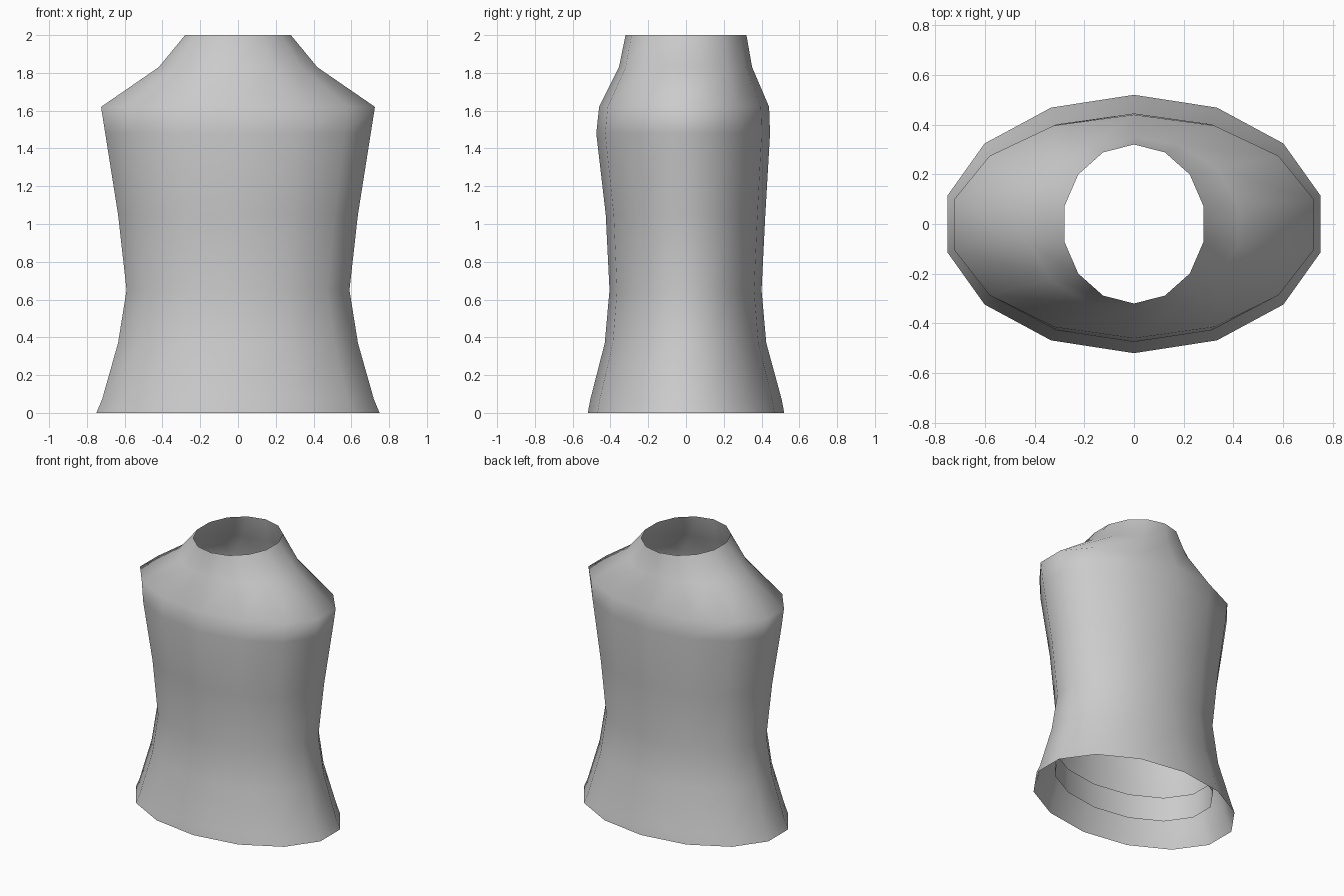
import bpy
import bmesh
from math import cos, sin, pi

cube = bpy.data.objects.get("Cube")
if cube:
    bpy.data.objects.remove(cube, do_unlink=True)

SIDES = 14
FLAT = cos(pi / SIDES)  # ratio of the flat side's distance to the corner radius


def make_material(name, rgb):
    mat = bpy.data.materials.new(name)
    mat.use_nodes = True
    mat.diffuse_color = (*rgb, 1)
    mat.node_tree.nodes["Principled BSDF"].inputs["Base Color"].default_value = (*rgb, 1)
    return mat


def loft(name, rings, mat):
    """Open tube through oval rings given as (height, half width, front depth, back depth)."""
    bm = bmesh.new()
    loops = []
    for z, half_width, front, back in rings:
        loop = []
        for i in range(SIDES):
            a = pi / 2 + 2 * pi * i / SIDES
            depth = back if sin(a) > 0 else front
            loop.append(bm.verts.new((half_width / FLAT * cos(a), depth * sin(a), z)))
        loops.append(loop)
    for low, high in zip(loops, loops[1:]):
        for i in range(SIDES):
            j = (i + 1) % SIDES
            bm.faces.new((low[i], low[j], high[j], high[i]))
    for face in bm.faces:
        face.smooth = True
    mesh = bpy.data.meshes.new(name)
    bm.to_mesh(mesh)
    bm.free()
    mesh.materials.append(mat)
    obj = bpy.data.objects.new(name, mesh)
    bpy.context.collection.objects.link(obj)
    return obj


grey = make_material("light grey cloth", (0.6, 0.6, 0.6))

# Outer garment: flared hem, narrow waist, sloping shoulders, open collar
loft("torso_shell", [
    (0.00, 0.75, 0.52, 0.52),
    (0.07, 0.72, 0.507, 0.507),
    (0.37, 0.635, 0.43, 0.425),
    (0.65, 0.59, 0.405, 0.40),
    (1.05, 0.635, 0.425, 0.42),
    (1.48, 0.703, 0.475, 0.445),
    (1.62, 0.725, 0.46, 0.44),
    (1.83, 0.42, 0.355, 0.35),
    (2.00, 0.28, 0.32, 0.32),
], grey)

# Open band inside the hem
loft("inner_waistband", [
    (0.14, 0.59, 0.41, 0.41),
    (0.32, 0.59, 0.41, 0.41),
], grey)
